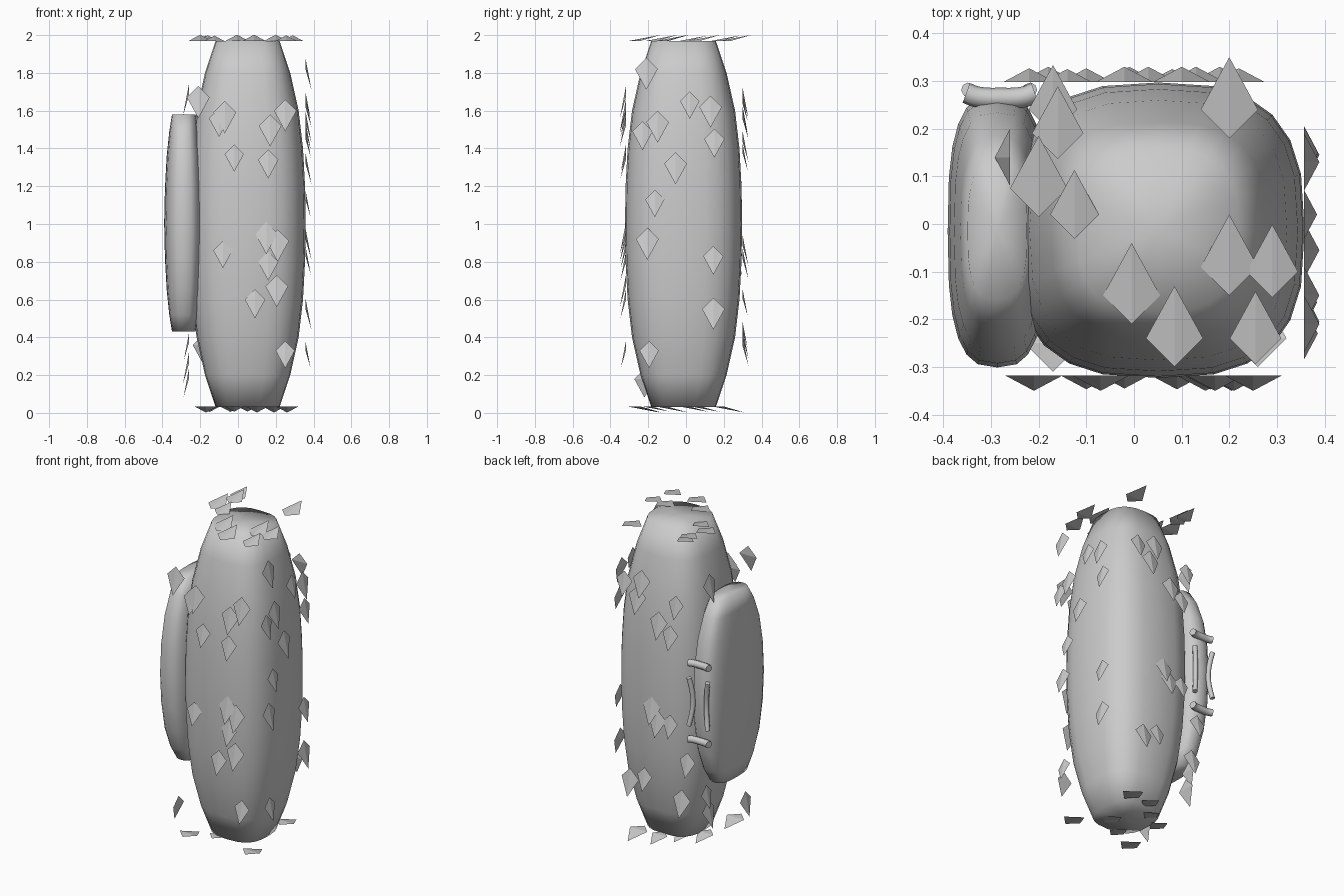
import bpy, bmesh
from math import cos, sin, pi, copysign
from mathutils import Vector

if "Cube" in bpy.data.objects:
    bpy.data.objects.remove(bpy.data.objects["Cube"])


def finish(name, bm, smooth):
    bmesh.ops.recalc_face_normals(bm, faces=bm.faces)
    for f in bm.faces:
        f.smooth = smooth
    me = bpy.data.meshes.new(name)
    bm.to_mesh(me)
    bm.free()
    ob = bpy.data.objects.new(name, me)
    bpy.context.collection.objects.link(ob)


def hull(name, center, half, profile, power, n=24):
    """Loft rounded-box rings; profile rows are (z, x fraction, y fraction)."""
    bm = bmesh.new()
    rings = []
    for z, fx, fy in profile:
        ring = []
        for i in range(n):
            a = 2 * pi * i / n
            c, s = cos(a), sin(a)
            x = copysign(abs(c) ** (2 / power), c) * half[0] * fx
            y = copysign(abs(s) ** (2 / power), s) * half[1] * fy
            ring.append(bm.verts.new((center[0] + x, center[1] + y, z)))
        rings.append(ring)
    for lo, hi in zip(rings, rings[1:]):
        for i in range(n):
            j = (i + 1) % n
            bm.faces.new((lo[i], lo[j], hi[j], hi[i]))
    # fan caps so the ends shade smoothly into the sides
    for ring, row in ((rings[0], profile[0]), (rings[-1], profile[-1])):
        mid = bm.verts.new((center[0], center[1], row[0]))
        for i in range(n):
            bm.faces.new((ring[i], ring[(i + 1) % n], mid))
    finish(name, bm, True)


def bar(name, points, radius):
    cu = bpy.data.curves.new(name, 'CURVE')
    cu.dimensions = '3D'
    cu.bevel_depth = radius
    cu.bevel_resolution = 2
    cu.use_fill_caps = True
    sp = cu.splines.new('BEZIER')
    sp.bezier_points.add(len(points) - 1)
    for bp, p in zip(sp.bezier_points, points):
        bp.co = p
        bp.handle_left_type = bp.handle_right_type = 'AUTO'
    ob = bpy.data.objects.new(name, cu)
    bpy.context.collection.objects.link(ob)


def flakes(name, origin, u, v, n, spots):
    """Kite-shaped scales on a plane, the long tip along v lifted along n."""
    bm = bmesh.new()
    origin, u, v, n = map(Vector, (origin, u, v, n))
    for i, (a, b) in enumerate(spots):
        s = (1, 0.9, 1, 0.85)[i % 4]
        p = origin + u * a + v * b
        top, left, right, tip = [bm.verts.new(p + q * s) for q in (
            v * -0.06, u * -0.06, u * 0.06, v * 0.11 + n * 0.032)]
        for f in ((top, left, tip), (top, tip, right), (left, right, tip), (top, right, left)):
            bm.faces.new(f)
    finish(name, bm, False)


# Main barrel-shaped body
half_profile = [(0.97, 0.55), (0.8, 0.735), (0.6, 0.88), (0.4, 0.955), (0.2, 0.99)]
sizes = [(-z, f) for z, f in half_profile] + [(0, 1)] + half_profile[::-1]
hull("body", (0.051, -0.013), (0.307, 0.31), [(1 + z, f, f) for z, f in sizes], 2.8)

# Side pod
pod = [(0.43, 0.6, 0.5), (0.52, 0.74, 0.7), (0.65, 0.87, 0.87), (0.82, 0.96, 0.97),
       (1.005, 1, 1), (1.19, 0.96, 0.97), (1.36, 0.87, 0.87), (1.49, 0.74, 0.7), (1.58, 0.6, 0.5)]
hull("side_pod", (-0.287, -0.015), (0.104, 0.286), pod, 2.9)

# Bars on the back of the pod
for label, z in (("upper", 1.22), ("lower", 0.74)):
    bar(label + "_cross_bar", [(-0.352, 0.275, z), (-0.33, 0.267, z), (-0.28, 0.264, z),
                               (-0.23, 0.267, z), (-0.208, 0.275, z)], 0.022)
for label, s in (("left", -1), ("right", 1)):
    x = -0.283 + s * 0.065
    bar(label + "_upright_bar", [(x, 0.282, 0.83), (x - s * 0.012, 0.272, 0.9), (x - s * 0.018, 0.266, 0.98),
                                 (x - s * 0.012, 0.272, 1.06), (x, 0.282, 1.13)], 0.015)

# Scattered scales: vertical sides hang down, so v = -z and heights are negated
X, Y, Z = (1, 0, 0), (0, 1, 0), (0, 0, 1)
DOWN = (0, 0, -1)


def hang(spots):
    return [(a, -z) for a, z in spots]


flakes("front_scales", (0, -0.318, 0), X, DOWN, (0, -1, 0), hang([
    (-0.21, 1.67), (-0.1, 1.56), (-0.07, 1.59), (-0.02, 1.37), (0.17, 1.52), (0.16, 1.34),
    (0.25, 1.6), (-0.08, 0.86), (0.15, 0.95), (0.16, 0.8), (0.21, 0.91), (0.25, 0.33),
    (0.205, 0.67), (0.09, 0.6)]))
flakes("right_scales", (0.357, 0, 0), Y, DOWN, X, hang([
    (-0.21, 1.82), (-0.23, 1.49), (-0.15, 1.54), (0.02, 1.65), (0.13, 1.62), (0.15, 1.45),
    (-0.055, 1.32), (-0.165, 1.13), (-0.205, 0.92), (0.145, 0.83), (0.145, 0.55), (-0.195, 0.33)]))
flakes("back_scales", (0, 0.298, 0), X, DOWN, Y, hang([
    (0.1, 1.67), (0.22, 1.64), (0.13, 1.56), (-0.14, 1.58), (-0.02, 1.44), (-0.1, 1.38),
    (-0.01, 0.82), (-0.1, 0.82), (0.03, 0.89), (-0.22, 0.61), (0.18, 0.4), (0.08, 0.44),
    (-0.18, 0.36)]))
flakes("left_scales", (-0.26, 0, 0), Y, DOWN, (-1, 0, 0), hang([
    (0.14, 1.68), (-0.22, 0.18), (0.15, 0.26), (0.17, 0.37)]))
flakes("top_scales", (0, 0, 1.97), X, Y, Z, [
    (0.2, 0.24), (-0.16, 0.19), (-0.2, 0.075), (-0.125, 0.02), (0.2, -0.09), (0.29, -0.1),
    (-0.005, -0.15), (-0.17, 0.24), (0.085, -0.24), (0.255, -0.24)])
flakes("bottom_scales", (0, 0, 0.034), X, Y, DOWN, [
    (-0.17, -0.25), (-0.04, 0.08), (0.1, -0.1), (0.05, 0.19), (0.26, -0.24), (-0.15, 0.02),
    (0.19, 0.2), (-0.02, -0.18)])
